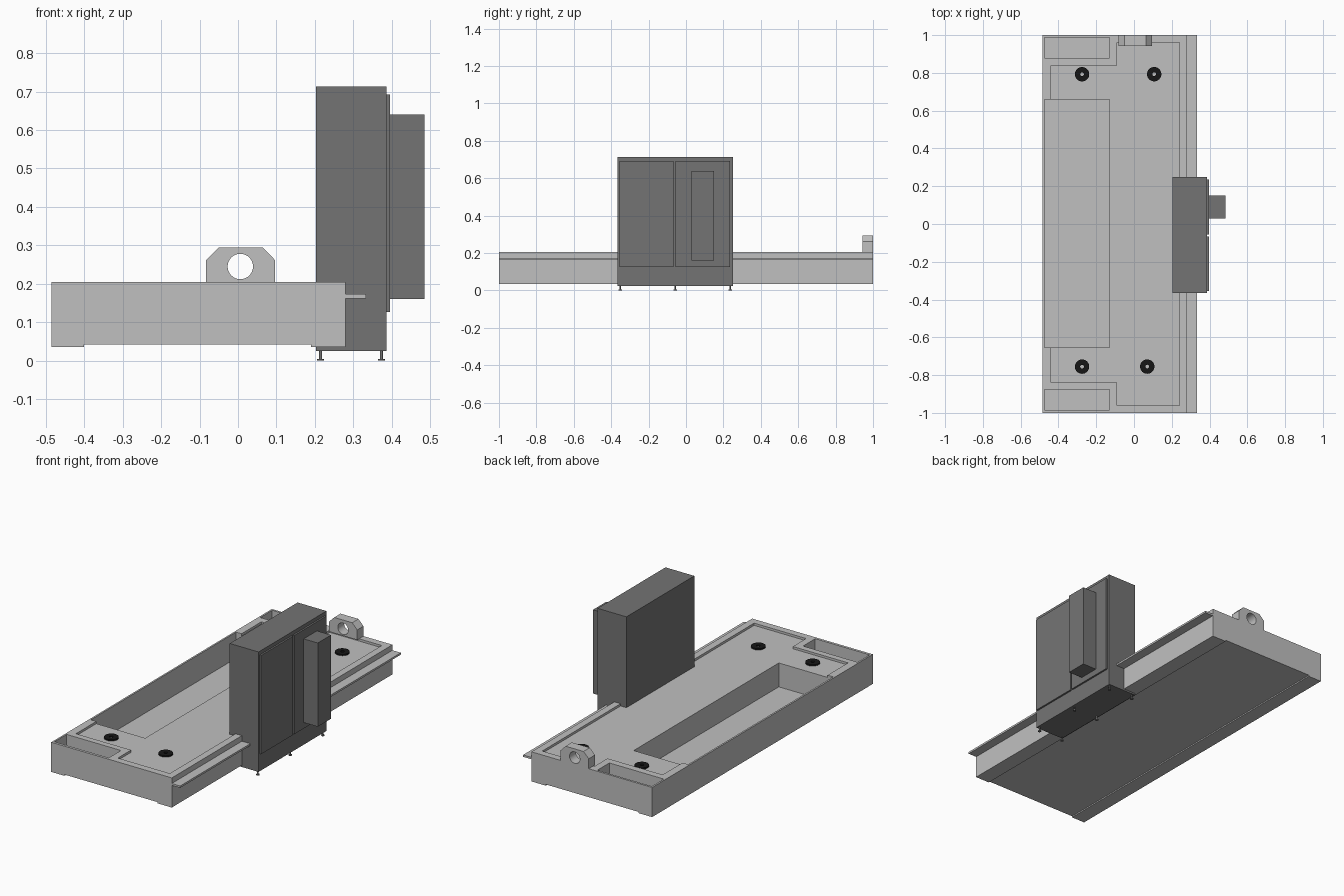
import bpy, bmesh, math
from mathutils import Vector

cube = bpy.data.objects.get("Cube")
if cube:
    bpy.data.objects.remove(cube, do_unlink=True)


def material(name, value):
    m = bpy.data.materials.new(name)
    m.use_nodes = True
    m.diffuse_color = (value, value, value, 1)
    m.node_tree.nodes["Principled BSDF"].inputs["Base Color"].default_value = (value, value, value, 1)
    return m


LIGHT = material("light grey", 0.53)
DARK = material("dark grey", 0.175)
BLACK = material("black", 0.008)


def prism(name, outline, axis, low, high, mat):
    """Extrude an outline along y (outline in x, z) or along z (outline in x, y)."""
    bm = bmesh.new()
    place = (lambda a, b: (a, low, b)) if axis == "y" else (lambda a, b: (a, b, low))
    face = bm.faces.new([bm.verts.new(place(a, b)) for a, b in outline])
    step = Vector((0, high - low, 0)) if axis == "y" else Vector((0, 0, high - low))
    top = bmesh.ops.extrude_face_region(bm, geom=[face])["geom"]
    bmesh.ops.translate(bm, vec=step, verts=[v for v in top if isinstance(v, bmesh.types.BMVert)])
    bmesh.ops.recalc_face_normals(bm, faces=bm.faces)
    mesh = bpy.data.meshes.new(name)
    bm.to_mesh(mesh)
    bm.free()
    mesh.materials.append(mat)
    ob = bpy.data.objects.new(name, mesh)
    bpy.context.collection.objects.link(ob)
    return ob


def box(name, x, y, z, mat):
    outline = [(x[0], y[0]), (x[1], y[0]), (x[1], y[1]), (x[0], y[1])]
    return prism(name, outline, "z", z[0], z[1], mat)


def circle(cx, cy, r, n):
    return [(cx + r * math.cos(2 * math.pi * i / n), cy + r * math.sin(2 * math.pi * i / n))
            for i in range(n)]


def cut(ob, cutters):
    """Subtract the cutters, bake the result and drop the cutters."""
    for c in cutters:
        c.hide_render = True
        mod = ob.modifiers.new("cut", "BOOLEAN")
        mod.operation = "DIFFERENCE"
        mod.solver = "EXACT"
        mod.object = c
    graph = bpy.context.evaluated_depsgraph_get()
    baked = bpy.data.meshes.new_from_object(ob.evaluated_get(graph))
    ob.modifiers.clear()
    ob.data = baked
    for c in cutters:
        bpy.data.objects.remove(c, do_unlink=True)


def smooth(ob):
    bpy.ops.object.select_all(action="DESELECT")
    ob.select_set(True)
    bpy.context.view_layer.objects.active = ob
    bpy.ops.object.shade_smooth_by_angle(angle=math.radians(30))


# Tray body with two shallow runners underneath
TOP, DECK, FLOOR = 0.205, 0.192, 0.055
tray = prism("tray", [(-0.485, 0.035), (-0.4, 0.035), (-0.4, 0.042), (0.19, 0.042), (0.19, 0.035),
                      (0.28, 0.035), (0.28, TOP), (-0.485, TOP)], "y", -1, 1, LIGHT)

# Deep pockets and the slightly sunken deck
pockets = [box("pocket_cutter", (-0.475, -0.13), y, (FLOOR, 0.3), LIGHT)
           for y in ((-0.985, -0.875), (-0.655, 0.66), (0.88, 0.988))]
half = [(0.24, 0.96), (-0.09, 0.96), (-0.09, 0.84), (-0.44, 0.84), (-0.44, 0.65), (-0.14, 0.65)]
deck = prism("deck_cutter", half + [(x, -y) for x, y in reversed(half)], "z", DECK, 0.3, LIGHT)
cut(tray, pockets + [deck])

# Side flange
box("side_flange", (0.28, 0.333), (-1, 1), (0.162, 0.173), LIGHT)

# Lifting lug at the back edge
lug = prism("lifting_lug", [(-0.083, TOP), (0.096, TOP), (0.096, 0.262), (0.064, 0.295),
                            (-0.05, 0.295), (-0.083, 0.262)], "y", 0.943, 1, LIGHT)
cut(lug, [prism("lug_hole_cutter", circle(0.006, 0.245, 0.033, 40), "y", 0.9, 1.1, LIGHT)])
smooth(lug)

# Round deck fittings
for i, (x, y) in enumerate([(-0.275, 0.793), (0.107, 0.793), (-0.275, -0.755), (0.07, -0.755)]):
    ring = prism(f"deck_fitting_{i + 1}", circle(x, y, 0.038, 32), "z", DECK - 0.002, 0.2, BLACK)
    cut(ring, [prism("fitting_cutter", circle(x, y, 0.01, 16), "z", 0.1, 0.3, BLACK)])
    smooth(ring)

# Control cabinet, its doors and the panel on one door
box("cabinet", (0.203, 0.386), (-0.365, 0.25), (0.025, 0.713), DARK)
box("front_door", (0.386, 0.396), (-0.355, -0.066), (0.126, 0.692), DARK)
box("back_door", (0.386, 0.396), (-0.055, 0.235), (0.126, 0.692), DARK)
box("control_panel", (0.396, 0.485), (0.03, 0.15), (0.16, 0.64), DARK)

# Levelling feet
for x in (0.215, 0.373):
    for y in (-0.352, -0.058, 0.237):
        prism("foot_stem", circle(x, y, 0.004, 12), "z", 0.003, 0.026, DARK)
        prism("foot_pad", circle(x, y, 0.009, 16), "z", 0, 0.005, DARK)
